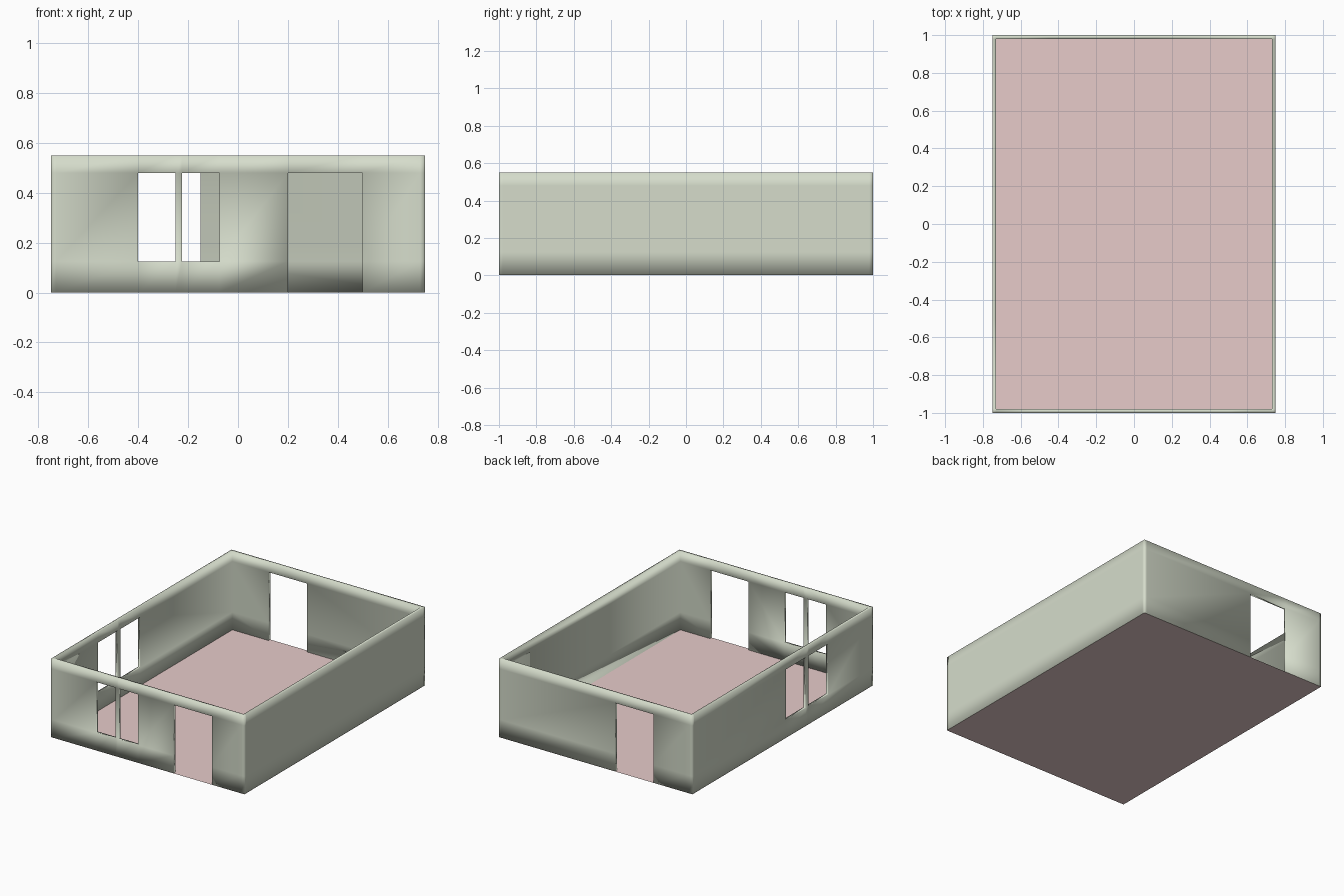
import bpy, bmesh

if "Cube" in bpy.data.objects:
    bpy.data.objects.remove(bpy.data.objects["Cube"])

T = 0.02                      # wall thickness
W, D = 0.75, 1.0              # half width, half depth
LEVELS = [0.001, 0.125, 0.48, 0.55]


def material(name, rgb):
    m = bpy.data.materials.new(name)
    m.diffuse_color = (*rgb, 1)
    m.use_nodes = True
    m.node_tree.nodes["Principled BSDF"].inputs["Base Color"].default_value = m.diffuse_color
    return m


def finish(bm, name, mat, smooth):
    bmesh.ops.recalc_face_normals(bm, faces=bm.faces)
    me = bpy.data.meshes.new(name)
    bm.to_mesh(me)
    bm.free()
    for p in me.polygons:
        p.use_smooth = smooth
    me.materials.append(mat)
    ob = bpy.data.objects.new(name, me)
    bpy.context.collection.objects.link(ob)
    return ob


# Openings per wall: (start, end, lowest level index); all reach up to level 2
front = [(-0.40, -0.25, 1), (-0.225, -0.075, 1), (0.20, 0.50, 0)]
back = [(-0.45, -0.15, 0)]
left = [(-0.505, -0.287, 1), (-0.257, -0.038, 1)]
# Walls anticlockwise from the front: half length, direction sign, point maker, openings
walls = [
    (W, 1, lambda u, o: (u, -D + o), front),
    (D, 1, lambda u, o: (W - o, u), []),
    (W, -1, lambda u, o: (u, D - o), back),
    (D, -1, lambda u, o: (-W + o, u), left),
]

# Plan stations around the perimeter, each with the open levels of the span after it
stations = []
for half, sign, point, holes in walls:
    cuts = [-half, -half + T, half - T, half] + [e for h in holes for e in h[:2]]
    cuts = sorted(cuts, key=lambda u: u * sign)
    for a, b in zip(cuts, cuts[1:]):
        mid = (a + b) / 2
        gaps = {k for s, e, low in holes if s < mid < e for k in range(low, 2)}
        inner = max(-half + T, min(half - T, a))
        stations.append((point(a, 0), point(inner, T), gaps))

# Walls: outer and inner skins, with reveals wherever a filled cell meets a gap
bm = bmesh.new()
n, levels = len(stations), len(LEVELS) - 1
verts = {}


def vert(side, i, k):
    key = (side, *[round(c, 4) for c in stations[i % n][side]], k)
    if key not in verts:
        verts[key] = bm.verts.new((*stations[i % n][side], LEVELS[k]))
    return verts[key]


def face(*keys):
    vs = list(dict.fromkeys(vert(*k) for k in keys))
    if len(vs) > 2:
        bm.faces.new(vs)


def filled(i, k):
    return 0 <= k < levels and k not in stations[i % n][2]


for i in range(n):
    for k in range(levels):
        if not filled(i, k):
            continue
        for s in (0, 1):
            face((s, i, k), (s, i + 1, k), (s, i + 1, k + 1), (s, i, k + 1))
        for j, side in ((k, -1), (k + 1, 1)):
            if not filled(i, k + side):
                face((0, i, j), (0, i + 1, j), (1, i + 1, j), (1, i, j))
        for j, side in ((i, -1), (i + 1, 1)):
            if not filled(i + side, k):
                face((0, j, k), (0, j, k + 1), (1, j, k + 1), (1, j, k))
finish(bm, "walls", material("sage", (0.67, 0.72, 0.60)), True)

# Floor: thin sheet under the whole footprint
bm = bmesh.new()
bm.faces.new([bm.verts.new((x, y, 0)) for x, y in
              ((-W, -D), (W, -D), (W, D), (-W, D))])
finish(bm, "floor", material("rose", (0.80, 0.60, 0.59)), False)
